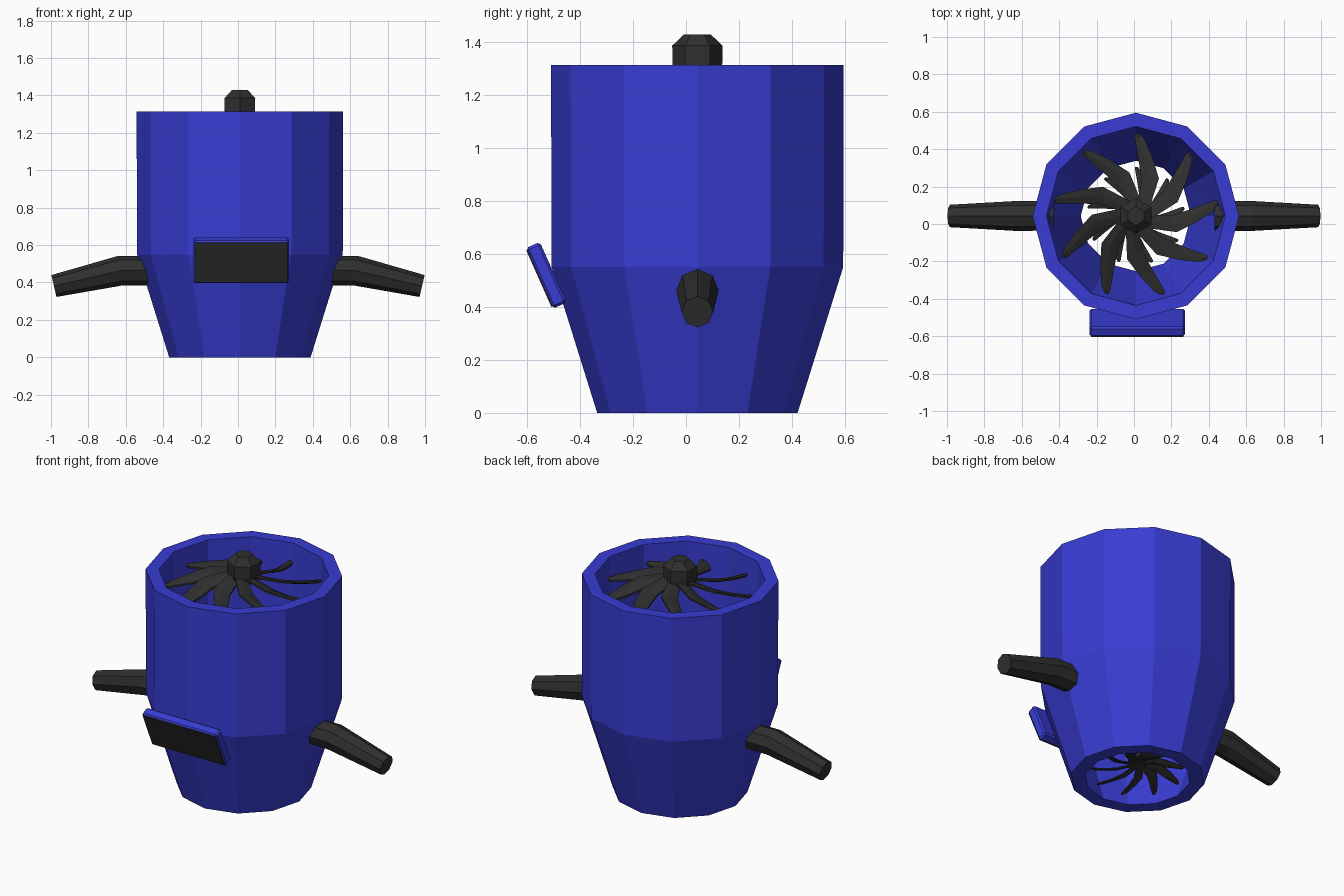
import bpy, bmesh, math
from mathutils import Vector, Matrix

if "Cube" in bpy.data.objects:
    bpy.data.objects.remove(bpy.data.objects["Cube"])

CX, CY = 0.01, 0.043


def material(name, rgb):
    m = bpy.data.materials.new(name)
    m.diffuse_color = (*rgb, 1)
    m.use_nodes = True
    m.node_tree.nodes["Principled BSDF"].inputs["Base Color"].default_value = m.diffuse_color
    return m


BLUE = material("blue_paint", (0.04, 0.046, 0.65))
DARK = material("dark_rubber", (0.028, 0.028, 0.028))


def make(name, bm, mat):
    bmesh.ops.recalc_face_normals(bm, faces=bm.faces)
    me = bpy.data.meshes.new(name)
    bm.to_mesh(me)
    bm.free()
    me.materials.append(mat)
    ob = bpy.data.objects.new(name, me)
    bpy.context.collection.objects.link(ob)
    return ob


def loft(bm, rings, closed=False):
    """Skin a list of equal-length point rings; cap the ends unless closed."""
    vs = [[bm.verts.new(p) for p in r] for r in rings]
    n = len(vs[0])
    pairs = list(zip(vs, vs[1:])) + ([(vs[-1], vs[0])] if closed else [])
    for a, b in pairs:
        for i in range(n):
            j = (i + 1) % n
            bm.faces.new((a[i], a[j], b[j], b[i]))
    if not closed:
        bm.faces.new(vs[0][::-1])
        bm.faces.new(vs[-1])


def circle(r, z, n, phase=0.0):
    return [Vector((r * math.cos(phase + math.tau * i / n),
                    r * math.sin(phase + math.tau * i / n), z)) for i in range(n)]


# Twelve-sided open housing with wall thickness
bm = bmesh.new()
profile = [(0.378, 0), (0.55, 0.55), (0.552, 1.313), (0.478, 1.313), (0.475, 0.56), (0.295, 0)]
loft(bm, [circle(r, z, 12) for r, z in profile], closed=True)
make("housing", bm, BLUE).location = (CX, CY, 0)


# Fan: hexagonal hub and nine swept, drooping blades (z = 0 at blade roots)
def fan(name, z, scale):
    bm = bmesh.new()
    loft(bm, [circle(r, h, 6, math.pi / 2) for r, h in
              [(0.093, -0.02), (0.095, 0.085), (0.05, 0.128)]])
    # leading xy, trailing xy, centre height, half twist
    sections = [(0.005, 0.06, 0.075, 0.05, 0.0, 0.012),
                (0.03, 0.187, 0.123, 0.20, -0.03, 0.018),
                (0.016, 0.29, 0.09, 0.31, -0.06, 0.018),
                (-0.008, 0.425, 0.045, 0.415, -0.085, 0.012),
                (-0.006, 0.443, 0.015, 0.445, -0.088, 0.008)]
    t = 0.011
    for k in range(9):
        rot = Matrix.Rotation(math.tau * k / 9, 3, 'Z')
        rings = []
        for ax, ay, bx, by, h, w in sections:
            mx, my = (ax + bx) / 2, (ay + by) / 2
            ring = [(ax, ay, h - w), (mx, my, h - t), (bx, by, h + w - t),
                    (bx, by, h + w), (mx, my, h + t), (ax, ay, h - w + t)]
            rings.append([rot @ Vector(p) for p in ring])
        loft(bm, rings)
    ob = make(name, bm, DARK)
    ob.location = (CX, CY, z)
    ob.scale = (scale,) * 3


fan("upper_fan", 1.30, 1.0)
fan("lower_fan", 0.095, 0.59)

# Bent octagonal side arms: x, z, radius, lean of each ring
for side, name in ((1, "right_arm"), (-1, "left_arm")):
    bm = bmesh.new()
    rings = []
    for x, z, r, lean in [(0.43, 0.463, 0.078, 0), (0.63, 0.463, 0.08, 7), (0.984, 0.381, 0.06, 13)]:
        a = math.radians(lean)
        rings.append([(side * (x + p.y * math.sin(a)), CY + p.x, z + p.y * math.cos(a))
                      for p in circle(r, 0, 8)])
    loft(bm, rings)
    make(name, bm, DARK)

# Tilted front panel with a dark face plate
TILT = Matrix.Translation((0.017, -0.527, 0.519)) @ Matrix.Rotation(math.radians(24), 4, 'X')


def slab(name, size, offset, bevel, mat):
    bm = bmesh.new()
    bmesh.ops.create_cube(bm, size=1, matrix=Matrix.Translation(offset) @ Matrix.Diagonal((*size, 1)))
    if bevel:
        bmesh.ops.bevel(bm, geom=bm.edges[:], offset=bevel, segments=1, affect='EDGES')
    make(name, bm, mat).matrix_world = TILT


slab("panel_case", (0.51, 0.058, 0.25), (0, 0, 0), 0.01, BLUE)
slab("panel_screen", (0.495, 0.006, 0.234), (0, -0.028, 0), 0, DARK)
